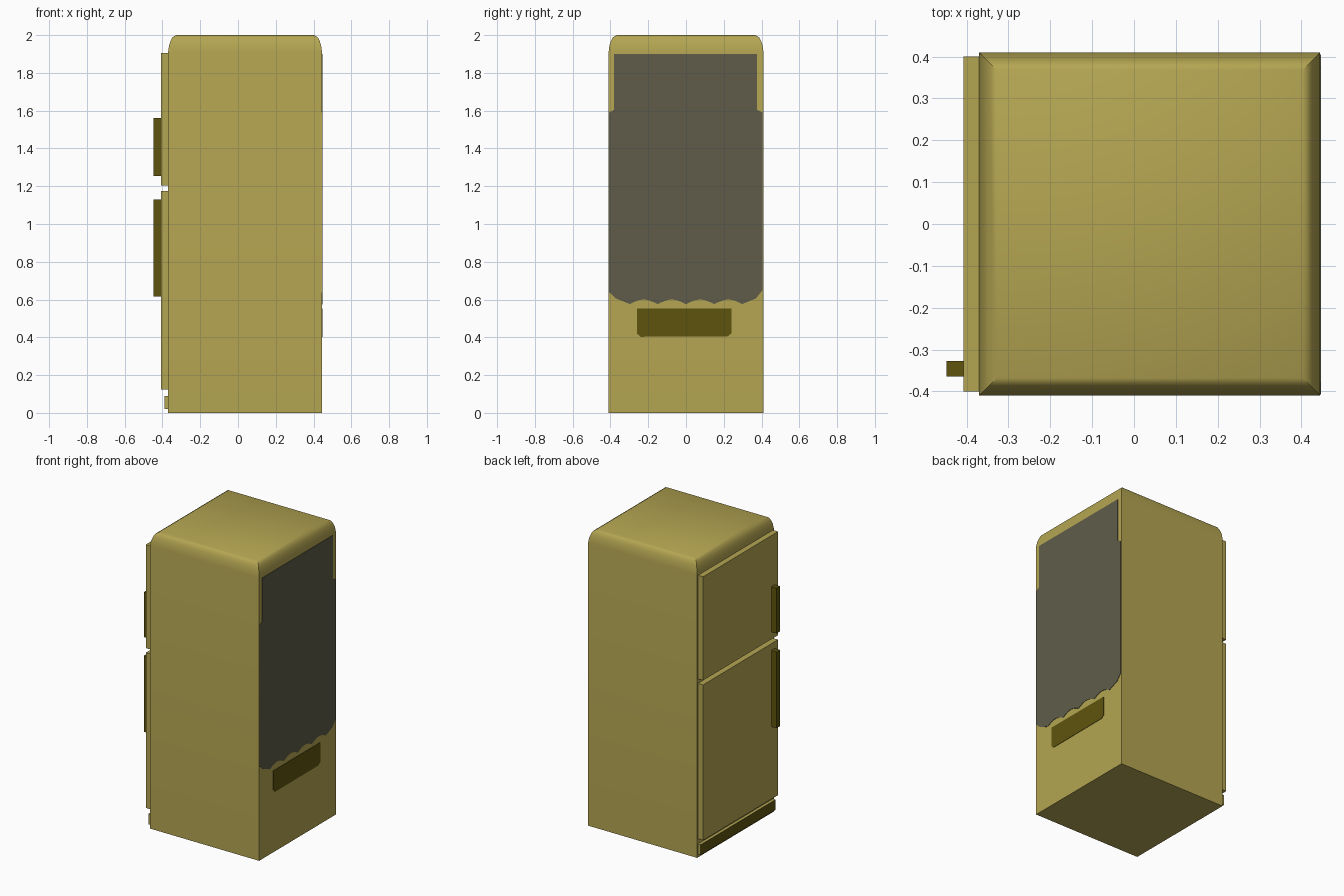
import bpy, bmesh, math

if "Cube" in bpy.data.objects:
    bpy.data.objects.remove(bpy.data.objects["Cube"])


def material(name, rgb):
    m = bpy.data.materials.new(name)
    m.diffuse_color = (*rgb, 1)
    m.use_nodes = True
    m.node_tree.nodes["Principled BSDF"].inputs["Base Color"].default_value = m.diffuse_color
    return m


OLIVE = material("olive enamel", (0.456, 0.375, 0.084))
DARK = material("dark olive trim", (0.112, 0.088, 0.004))
GREY = material("dark grey grille", (0.115, 0.108, 0.068))


def finish(name, bm, *mats):
    bmesh.ops.recalc_face_normals(bm, faces=bm.faces[:])
    me = bpy.data.meshes.new(name)
    bm.to_mesh(me)
    bm.free()
    for m in mats:
        me.materials.append(m)
    ob = bpy.data.objects.new(name, me)
    bpy.context.collection.objects.link(ob)
    return ob


def box(name, x, y, z, *mats):
    bm = bmesh.new()
    bmesh.ops.create_cube(bm, size=1)
    for v in bm.verts:
        v.co = [lo + (c + 0.5) * (hi - lo) for c, (lo, hi) in zip(v.co, (x, y, z))]
    return finish(name, bm, *mats)


def back_plate(name, outline, mat):
    # thin plate on the back wall from a (y, z) outline
    bm = bmesh.new()
    face = bm.faces.new([bm.verts.new((0.443, y, z)) for y, z in outline])
    ext = bmesh.ops.extrude_face_region(bm, geom=[face])
    for g in ext["geom"]:
        if isinstance(g, bmesh.types.BMVert):
            g.co.x = 0.4475
    return finish(name, bm, mat)


# cabinet: stacked rectangular rings, rounded over at the top
bm = bmesh.new()
rings = []
for inset, z in [(0, 0), (0, 1.91), (0.005, 1.945), (0.013, 1.97),
                 (0.022, 1.988), (0.042, 2.0)]:
    x0, x1, y1 = -0.37 + inset, 0.445 - inset, 0.41 - inset
    rings.append([bm.verts.new((x, y, z))
                  for x, y in [(x0, -y1), (x1, -y1), (x1, y1), (x0, y1)]])
for a, b in zip(rings, rings[1:]):
    for i in range(4):
        j = (i + 1) % 4
        bm.faces.new((a[i], a[j], b[j], b[i]))
bm.faces.new(rings[0])
bm.faces.new(rings[-1])
cabinet = finish("cabinet", bm, OLIVE)
bpy.context.view_layer.objects.active = cabinet
cabinet.select_set(True)
bpy.ops.object.shade_smooth_by_angle(angle=math.radians(35))

# doors and their handles
for label, door_z, handle_z in [("freezer", (1.205, 1.905), (1.255, 1.56)),
                                ("fridge", (0.125, 1.175), (0.615, 1.13))]:
    box(label + "_door", (-0.408, -0.368), (-0.4, 0.4), door_z, OLIVE)
    box(label + "_handle", (-0.448, -0.406), (-0.364, -0.328), handle_z, DARK)

# kick plate: olive sides, dark front
kick = box("kick_plate", (-0.39, -0.368), (-0.4, 0.4), (0.02, 0.09), OLIVE, DARK)
for p in kick.data.polygons:
    if p.normal.x < -0.5:
        p.material_index = 1

# rear grille with a scalloped lower edge
outline = [(0.375, 1.9), (-0.38, 1.9), (-0.38, 1.605), (-0.408, 1.59),
           (-0.408, 0.64), (-0.37, 0.605)]
for i in range(33):
    y = -0.34 + 0.68 * i / 32
    outline.append((y, 0.575 + 0.025 * abs(math.sin(math.pi * y / 0.15))))
outline += [(0.37, 0.605), (0.405, 0.65), (0.405, 1.59), (0.375, 1.605)]
back_plate("rear_grille", outline, GREY)

# vent panel below the grille
back_plate("rear_vent", [(-0.26, 0.42), (-0.24, 0.403), (0.22, 0.405), (0.24, 0.42),
                         (0.24, 0.552), (-0.26, 0.552)], DARK)
